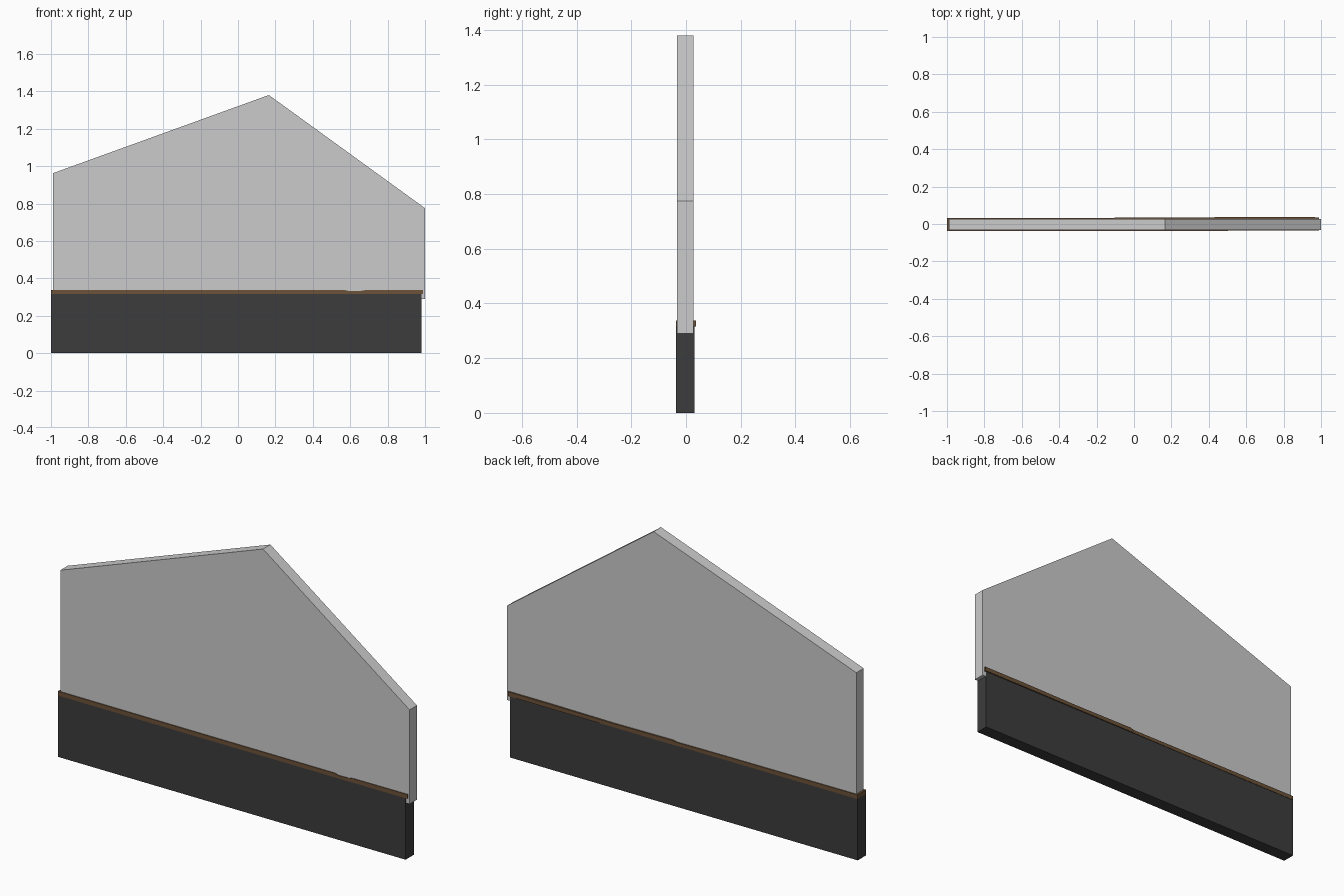
import bpy, bmesh

if "Cube" in bpy.data.objects:
    bpy.data.objects.remove(bpy.data.objects["Cube"])

def material(name, color):
    m = bpy.data.materials.new(name)
    m.diffuse_color = color
    m.use_nodes = True
    m.node_tree.nodes["Principled BSDF"].inputs["Base Color"].default_value = m.diffuse_color
    return m

def loft(name, rings, mat=None):
    """Skin equal-sized closed rings and cap both ends."""
    bm = bmesh.new()
    loops = [[bm.verts.new(p) for p in ring] for ring in rings]
    n = len(loops[0])
    for a, b in zip(loops, loops[1:]):
        for i in range(n):
            j = (i + 1) % n
            bm.faces.new((a[i], a[j], b[j], b[i]))
    bm.faces.new(loops[0])
    bm.faces.new(loops[-1])
    bmesh.ops.recalc_face_normals(bm, faces=bm.faces)
    me = bpy.data.meshes.new(name)
    bm.to_mesh(me)
    bm.free()
    ob = bpy.data.objects.new(name, me)
    bpy.context.collection.objects.link(ob)
    if mat:
        me.materials.append(mat)
    return ob

def section(x, y0, y1, z0, z1):
    return [(x, y0, z0), (x, y1, z0), (x, y1, z1), (x, y0, z1)]

dark = material("dark_base", (0.045, 0.045, 0.045, 1))
brown = material("brown_trim", (0.15, 0.085, 0.04, 1))

# Gabled wall panel
outline = [(-0.99, 0.29), (1.0, 0.29), (1.0, 0.775), (0.165, 1.38), (-0.99, 0.962)]
loft("wall_panel", [[(x, y, z) for x, z in outline] for y in (-0.032, 0.028)])

# Dark plinth
loft("base_plinth", [section(x, -0.036, 0.031, 0, 0.317) for x in (-1.0, 0.98)], dark)

# Slightly uneven trim strips along both faces: x, outer y, top z
front = [(-1.0, -0.037, 0.338), (-0.18, -0.037, 0.337), (0.57, -0.036, 0.337),
         (0.60, -0.036, 0.331), (0.65, -0.036, 0.332), (0.68, -0.036, 0.337),
         (0.99, -0.036, 0.338)]
back = [(-1.0, 0.033, 0.338), (-0.2, 0.033, 0.335), (0.03, 0.034, 0.333),
        (0.05, 0.036, 0.338), (0.4, 0.036, 0.335), (0.75, 0.037, 0.338),
        (0.99, 0.036, 0.338)]
loft("front_trim", [section(x, y, -0.028, 0.316, z) for x, y, z in front], brown)
loft("back_trim", [section(x, 0.024, y, 0.316, z) for x, y, z in back], brown)

# Trim return around the left end
loft("end_trim", [section(x, -0.037, 0.033, 0.316, 0.338) for x in (-1.0, -0.985)], brown)
